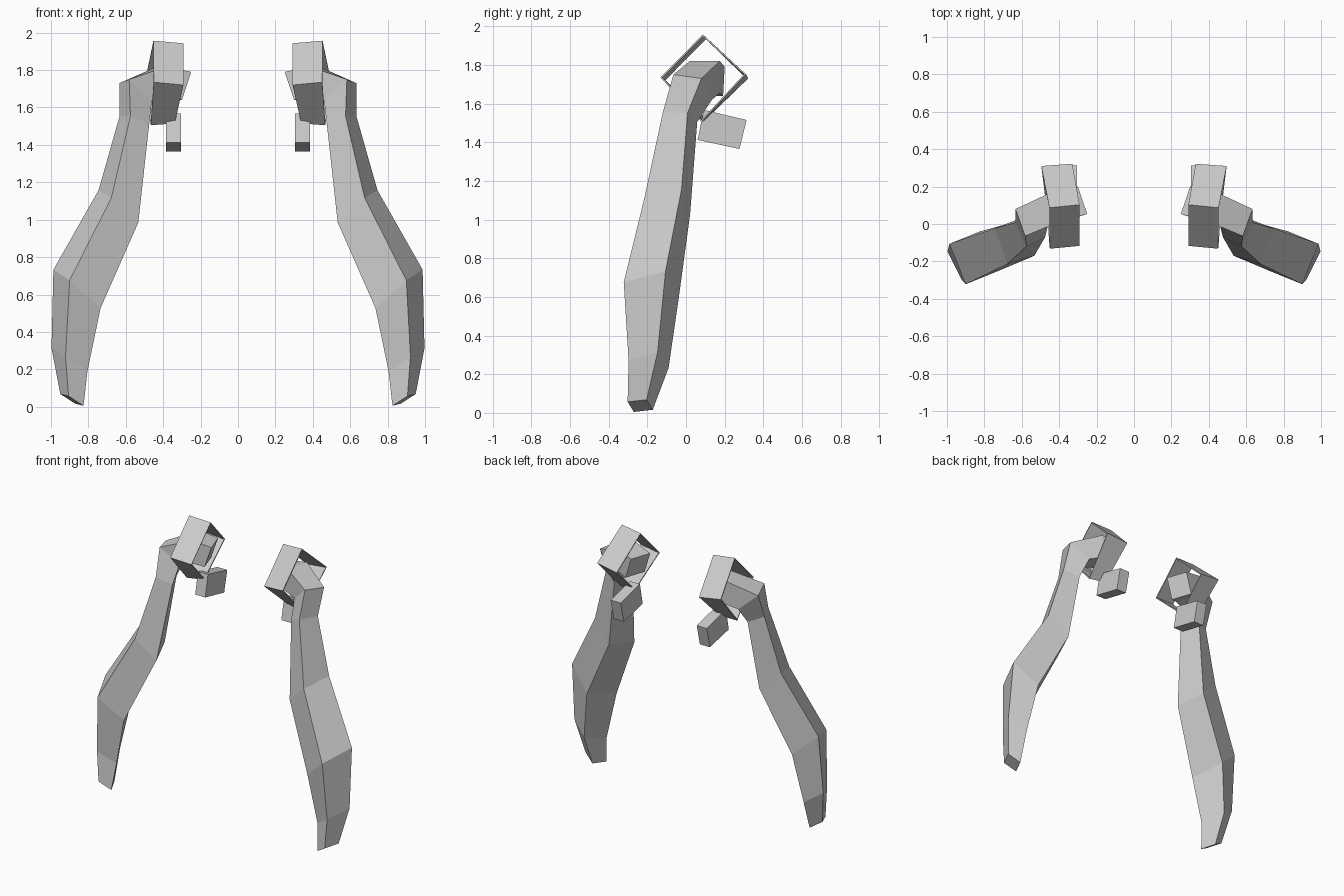
import bpy, bmesh
from mathutils import Vector

if "Cube" in bpy.data.objects:
    bpy.data.objects.remove(bpy.data.objects["Cube"])


def loft(name, sections, closed_path=False):
    """Skin a list of equal-length cross-sections, then mirror across x."""
    bm = bmesh.new()
    rings = [[bm.verts.new(p) for p in s] for s in sections]
    for a, b in zip(rings, rings[1:]):
        n = len(a)
        for i in range(n):
            j = (i + 1) % n
            bm.faces.new((a[i], a[j], b[j], b[i]))
    if not closed_path:
        bm.faces.new(rings[0])
        bm.faces.new(rings[-1])
    bmesh.ops.recalc_face_normals(bm, faces=bm.faces)
    mesh = bpy.data.meshes.new(name)
    bm.to_mesh(mesh)
    bm.free()
    obj = bpy.data.objects.new(name, mesh)
    bpy.context.collection.objects.link(obj)
    return obj


def mirror(obj):
    mod = obj.modifiers.new("mirror", "MIRROR")
    mod.use_mirror_merge = False


def section(a, b, c):
    """Parallelogram from outer-back, outer-front and inner-front corners."""
    a, b, c = Vector(a), Vector(b), Vector(c)
    return [a, b, c, c + a - b]


# Curved arm, from the inner stub over the shoulder down to the tip
arm = loft("curved_arm", [section(*s) for s in (
    ((.30, .20, 1.79), (.25, .053, 1.79), (.30, .045, 1.64)),
    ((.43, .175, 1.82), (.38, .02, 1.82), (.36, .02, 1.655)),
    ((.634, .08, 1.73), (.582, -.065, 1.75), (.46, -.01, 1.64)),
    ((.634, .008, 1.55), (.575, -.12, 1.555), (.475, -.07, 1.51)),
    ((.746, -.023, 1.157), (.677, -.214, 1.117), (.533, -.17, .985)),
    ((.987, -.106, .733), (.90, -.322, .676), (.735, -.255, .527)),
    ((.997, -.147, .313), (.922, -.297, .27), (.805, -.24, .19)),
    ((.95, -.204, .068), (.906, -.302, .057), (.826, -.27, .005)),
)])
mirror(arm)

# Thin open square sleeve around the shoulder stub
inner = [(.292, -.117, 1.72), (.291, .103, 1.943), (.33, .322, 1.73), (.338, .10, 1.515)]
outer = [(.45, -.132, 1.735), (.452, .087, 1.957), (.495, .31, 1.752), (.467, .08, 1.505)]
sleeve = loft("square_sleeve", [inner, outer], closed_path=True)
thick = sleeve.modifiers.new("wall", "SOLIDIFY")
thick.thickness = .01
thick.offset = -1
mirror(sleeve)

# Small tilted block below the sleeve
side = [(.06, 1.412), (.277, 1.365), (.313, 1.515), (.092, 1.567)]
block = loft("small_block", [[(x, y, z) for y, z in side] for x in (.305, .385)])
mirror(block)
